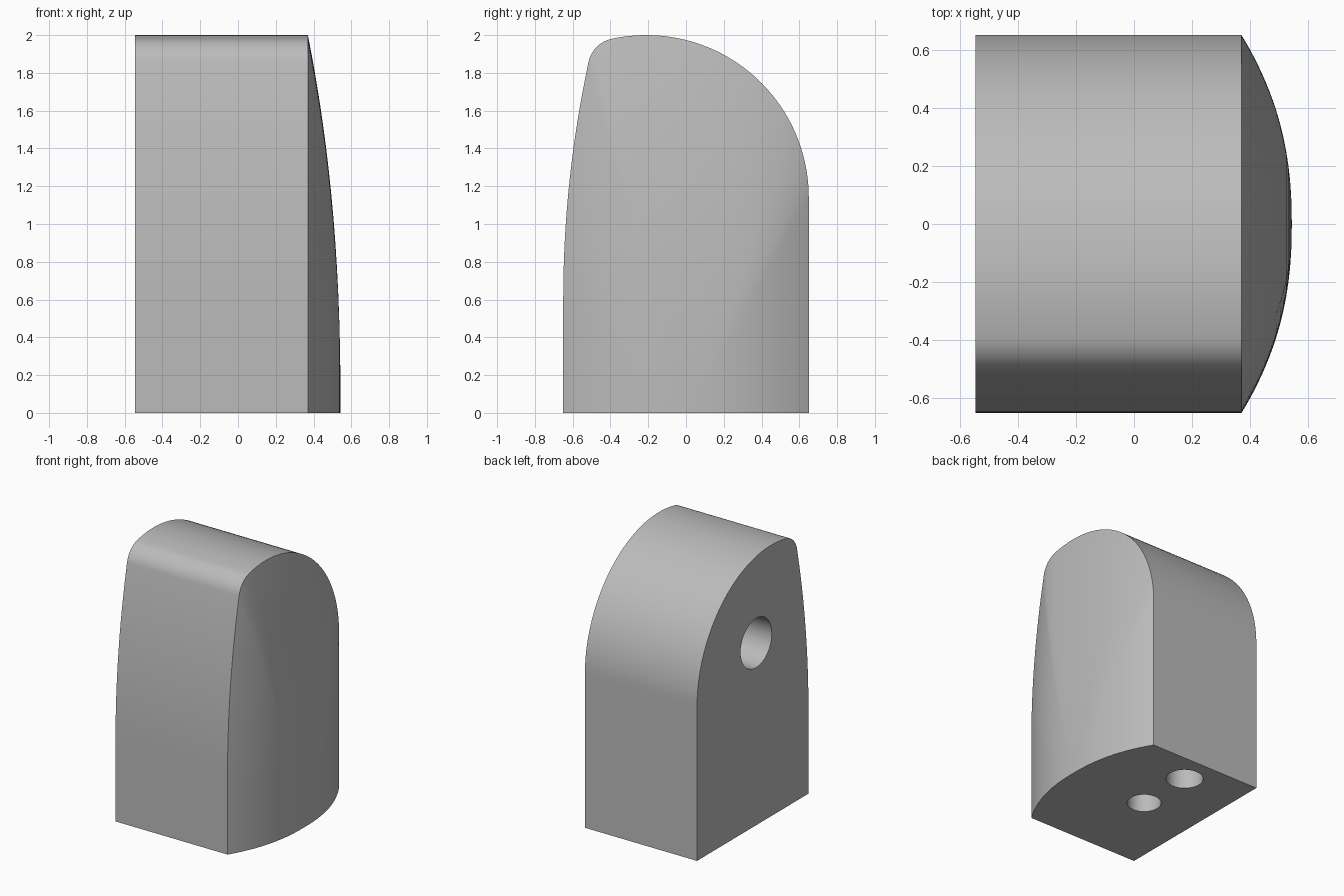
import bpy, bmesh, math
from mathutils import Vector

old = bpy.data.objects.get("Cube")
if old:
    bpy.data.objects.remove(old, do_unlink=True)

X_FLAT, X_EDGE, X_PEAK = -0.545, 0.37, 0.543

grey = bpy.data.materials.new("plain_grey")
grey.use_nodes = True
colour = (0.5, 0.5, 0.5, 1)
grey.diffuse_color = colour
grey.node_tree.nodes["Principled BSDF"].inputs["Base Color"].default_value = colour


def arc(cy, cz, r, a0, a1, n):
    """Points on a circular arc in the side plane, angles in degrees."""
    angles = [math.radians(a0 + (a1 - a0) * i / n) for i in range(n + 1)]
    return [(cy + r * math.cos(a), cz + r * math.sin(a)) for a in angles]


def make_body():
    # Side outline: back wall, round top, small front fillet, bowed front wall
    outline = [(0.65, 1.14 * i / 8) for i in range(8)]
    outline += arc(-0.21, 1.14, 0.86, 0, 102.4, 48)
    outline += arc(-0.36, 1.824, 0.16, 102.4, 167.8, 14)[1:]
    outline += arc(5.3, 0.6, 5.95, 167.8, 180, 16)[1:]
    outline += [(-0.65, 0.6 * (1 - i / 5)) for i in range(1, 6)]

    bm = bmesh.new()
    flat = [bm.verts.new((X_FLAT, y, z)) for y, z in outline]

    # Domed side: the outline shrinks towards the middle of the bottom edge
    steps = 20
    rings = []
    for k in range(steps):
        s = math.cos(math.pi / 2 * k / steps)
        x = X_EDGE + (X_PEAK - X_EDGE) * (1 - s ** 2.3)
        rings.append([bm.verts.new((x, y * s, z * s)) for y, z in outline])
    peak = bm.verts.new((X_PEAK, 0, 0))

    bm.faces.new(flat)
    for a, b in zip([flat] + rings, rings):
        for i in range(len(outline) - 1):
            bm.faces.new((a[i], a[i + 1], b[i + 1], b[i]))
    for i in range(len(outline) - 1):
        bm.faces.new((rings[-1][i], rings[-1][i + 1], peak))

    # Flat bottom
    bm.faces.new([flat[0]] + [r[0] for r in rings] + [peak]
                 + [r[-1] for r in reversed(rings)] + [flat[-1]])
    bmesh.ops.recalc_face_normals(bm, faces=bm.faces)
    mesh = bpy.data.meshes.new("rounded_block")
    bm.to_mesh(mesh)
    bm.free()
    mesh.materials.append(grey)
    obj = bpy.data.objects.new("rounded_block", mesh)
    bpy.context.collection.objects.link(obj)
    return obj


def drill(obj, mouth, direction, radius, depth):
    """Cut a blind round hole into the object."""
    d = Vector(direction)
    bpy.ops.mesh.primitive_cylinder_add(
        vertices=48, radius=radius, depth=depth + 0.1,
        location=Vector(mouth) + d * (depth - 0.1) / 2,
        rotation=d.to_track_quat('Z', 'Y').to_euler())
    cutter = bpy.context.object
    cutter.name = "hole_cutter"
    cutter.hide_render = True
    cutter.data.materials.append(grey)
    mod = obj.modifiers.new("hole", 'BOOLEAN')
    mod.operation = 'DIFFERENCE'
    mod.solver = 'EXACT'
    mod.object = cutter
    bpy.ops.object.select_all(action='DESELECT')
    obj.select_set(True)
    bpy.context.view_layer.objects.active = obj
    bpy.ops.object.modifier_apply(modifier=mod.name)
    bpy.data.objects.remove(cutter, do_unlink=True)


block = make_body()

# Side pin hole and two bottom holes
drill(block, (X_FLAT, -0.04, 1.345), (1, 0, 0), 0.182, 0.6)
drill(block, (-0.09, 0.43, 0), (0, 0, 1), 0.126, 0.5)
drill(block, (-0.09, 0.0, 0), (0, 0, 1), 0.116, 0.5)

bpy.ops.object.shade_smooth_by_angle(angle=math.radians(25))
